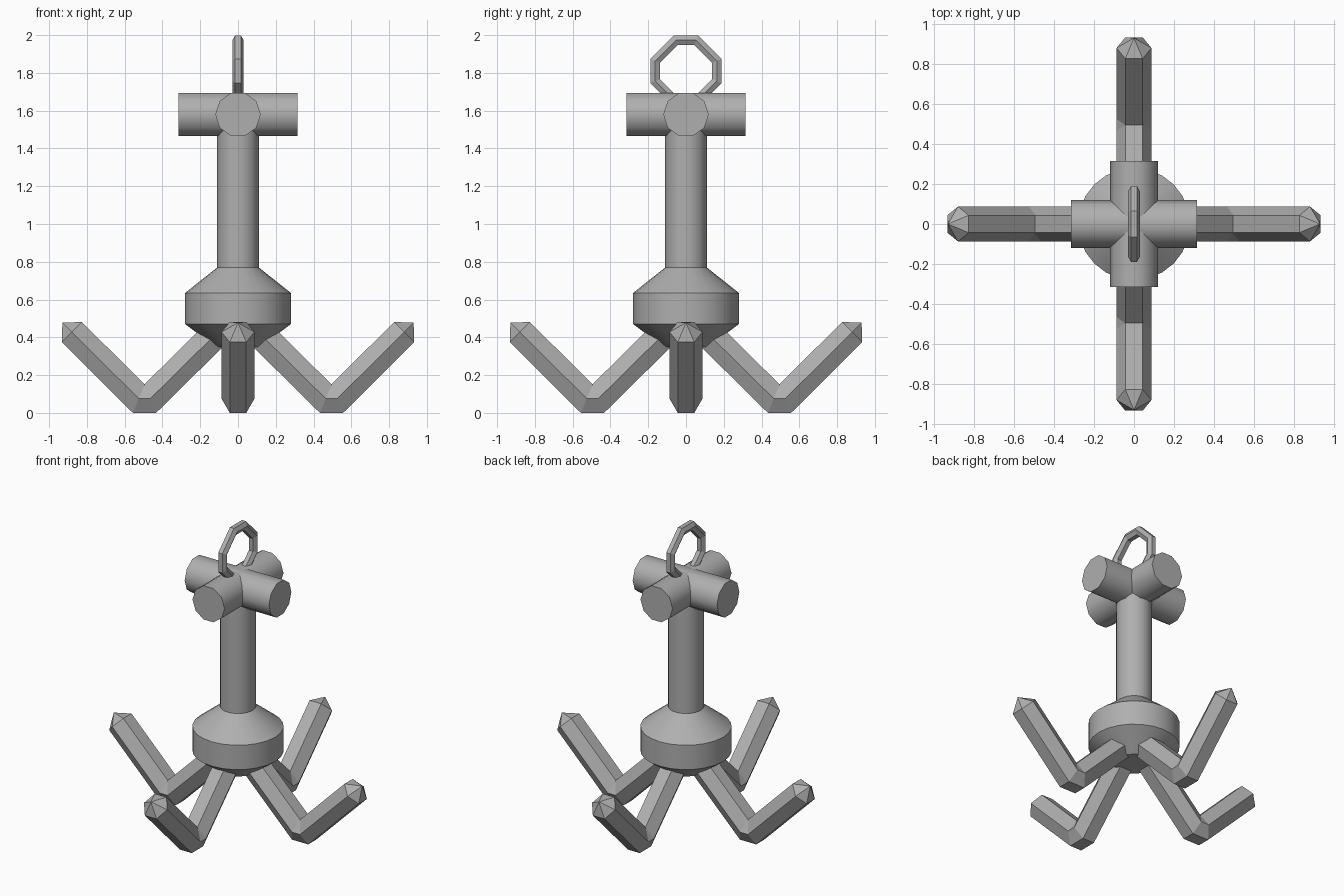
import bpy, bmesh
from math import sin, cos, pi, radians
from mathutils import Vector, Matrix

cube = bpy.data.objects.get("Cube")
if cube:
    bpy.data.objects.remove(cube, do_unlink=True)

metal = bpy.data.materials.new("grey metal")
metal.use_nodes = True
grey = (0.43, 0.43, 0.43, 1)
metal.diffuse_color = grey
metal.node_tree.nodes["Principled BSDF"].inputs["Base Color"].default_value = grey


def finish(name, bm, smooth=False):
    bmesh.ops.recalc_face_normals(bm, faces=bm.faces)
    mesh = bpy.data.meshes.new(name)
    bm.to_mesh(mesh)
    bm.free()
    mesh.materials.append(metal)
    obj = bpy.data.objects.new(name, mesh)
    bpy.context.collection.objects.link(obj)
    if smooth:
        bpy.ops.object.select_all(action='DESELECT')
        obj.select_set(True)
        bpy.context.view_layer.objects.active = obj
        bpy.ops.object.shade_smooth_by_angle(angle=radians(37))
    return obj


def bridge(bm, a, b):
    for i in range(len(a)):
        j = (i + 1) % len(a)
        bm.faces.new((a[i], a[j], b[j], b[i]))


def lathe(name, profile, sides):
    """Turn (radius, height) points around the z axis and cap both ends."""
    bm = bmesh.new()
    rings = [[bm.verts.new((r * cos(2 * pi * i / sides), r * sin(2 * pi * i / sides), z))
              for i in range(sides)] for r, z in profile]
    for a, b in zip(rings, rings[1:]):
        bridge(bm, a, b)
    bm.faces.new(rings[0])
    bm.faces.new(rings[-1])
    return finish(name, bm, smooth=True)


def hex_bar(name, path, radius, turn, closed=False, tip=0):
    """Sweep a hexagon along an (x, z) path with mitred corners."""
    pts = [Vector((x, 0, z)) for x, z in path]
    n = len(pts)
    side = Vector((0, 1, 0))
    bm = bmesh.new()
    rings = []
    for i, p in enumerate(pts):
        before = (p - pts[i - 1]).normalized() if closed or i else None
        after = (pts[(i + 1) % n] - p).normalized() if closed or i < n - 1 else None
        n1 = side.cross(before or after)
        n2 = side.cross(after or before)
        mitre = (n1 + n2) / (1 + n1.dot(n2))
        rings.append([bm.verts.new(p + radius * (cos(k * pi / 3) * side + sin(k * pi / 3) * mitre))
                      for k in range(6)])
    for a, b in zip(rings, rings[1:]):
        bridge(bm, a, b)
    if closed:
        bridge(bm, rings[-1], rings[0])
    else:
        bm.faces.new(rings[0])
        apex = bm.verts.new(pts[-1] + tip * (pts[-1] - pts[-2]).normalized())
        for k in range(6):
            bm.faces.new((rings[-1][k], rings[-1][(k + 1) % 6], apex))
    bm.transform(Matrix.Rotation(turn, 4, 'Z'))
    return finish(name, bm)


# Weighted body and shank
lathe("body_and_shank", [(0.12, 0.35), (0.28, 0.47), (0.28, 0.635),
                         (0.11, 0.77), (0.11, 1.56)], 24)

# Crossed bars at the head
for name, axis, turn in (("head_bar_across", 'Y', 0), ("head_bar_lengthwise", 'X', pi / 2)):
    bar = lathe(name, [(0.12, -0.315), (0.12, 0.315)], 10)
    spin = Matrix.Rotation(pi / 2, 4, 'Z')
    bar.data.transform(Matrix.Translation((0, 0, 1.58)) @ Matrix.Rotation(turn, 4, 'Z')
                       @ Matrix.Rotation(pi / 2, 4, 'Y') @ spin)

# Four bent hooks with pointed tips
hook_path = [(0.065, 0.47), (0.465, 0.075), (0.525, 0.075), (0.88, 0.428)]
for k, place in enumerate(("left", "back", "right", "front")):
    hex_bar(place + "_hook", hook_path, 0.087, k * pi / 2, tip=0.07)

# Eight-sided lifting ring
s, a = 0.054, 0.163
outline = [(s, a), (a, s), (a, -s), (s, -a), (-s, -a), (-a, -s), (-a, s), (-s, a)]
hex_bar("lifting_ring", [(x, 1.81 + z) for x, z in outline], 0.03, pi / 2, closed=True)
